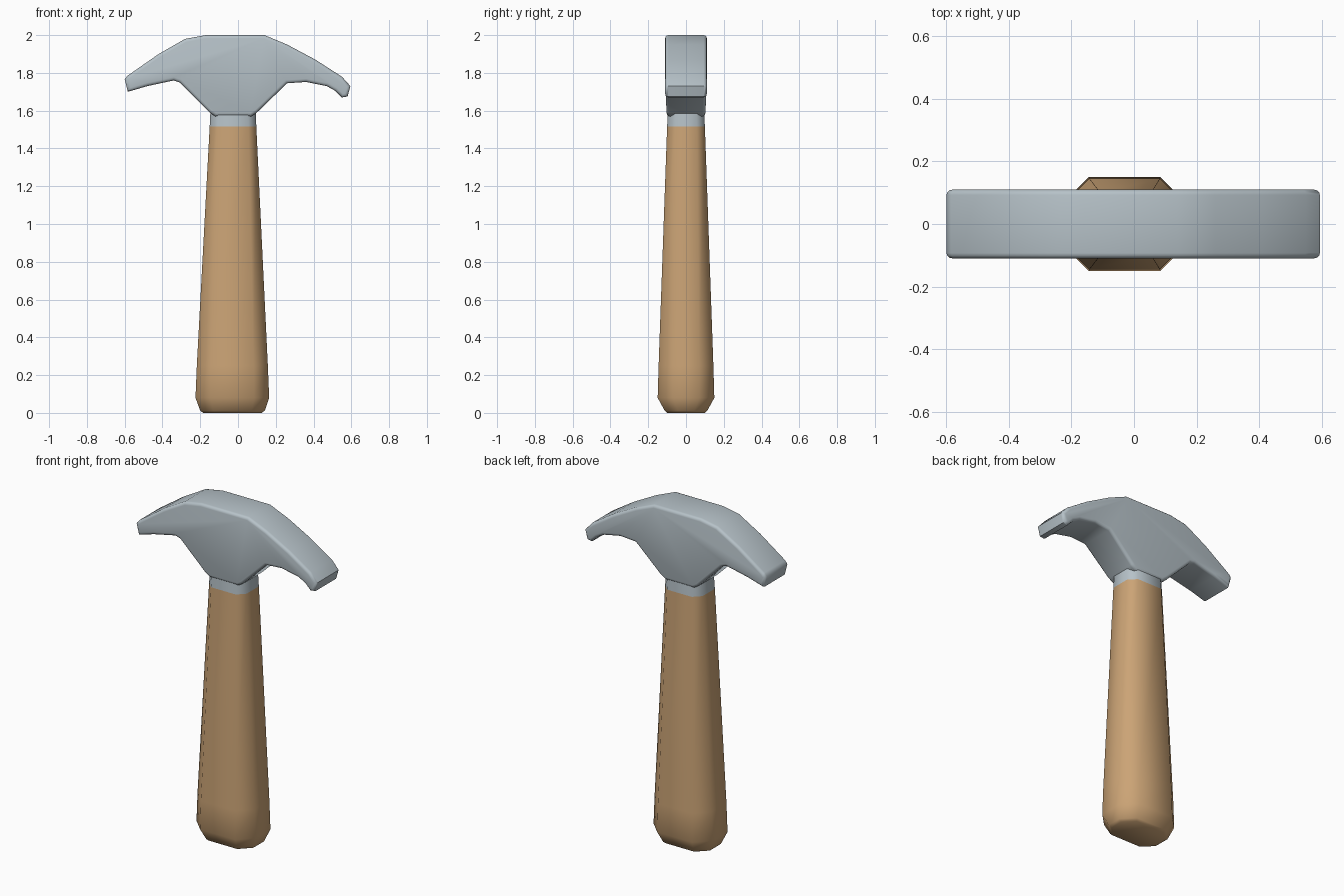
import bpy
import bmesh
import math

cube = bpy.data.objects.get("Cube")
if cube:
    bpy.data.objects.remove(cube, do_unlink=True)


def material(name, color):
    mat = bpy.data.materials.new(name)
    mat.use_nodes = True
    mat.diffuse_color = color
    bsdf = mat.node_tree.nodes["Principled BSDF"]
    bsdf.inputs["Base Color"].default_value = color
    bsdf.inputs["Roughness"].default_value = 0.6
    return mat


def finish(name, bm, mat, angle):
    bmesh.ops.recalc_face_normals(bm, faces=bm.faces)
    mesh = bpy.data.meshes.new(name)
    bm.to_mesh(mesh)
    bm.free()
    mesh.materials.append(mat)
    obj = bpy.data.objects.new(name, mesh)
    bpy.context.collection.objects.link(obj)
    bpy.ops.object.select_all(action="DESELECT")
    obj.select_set(True)
    bpy.context.view_layer.objects.active = obj
    bpy.ops.object.shade_smooth_by_angle(angle=math.radians(angle))
    return obj


def loft(name, rings, mat, angle):
    """Stack chamfered rectangles given as (z, x min, x max, half depth, chamfer)."""
    bm = bmesh.new()
    loops = []
    for z, x0, x1, d, c in rings:
        outline = [(x0 + c, -d), (x1 - c, -d), (x1, c - d), (x1, d - c),
                   (x1 - c, d), (x0 + c, d), (x0, d - c), (x0, c - d)]
        loops.append([bm.verts.new((x, y, z)) for x, y in outline])
    for low, high in zip(loops, loops[1:]):
        for i in range(8):
            j = (i + 1) % 8
            bm.faces.new((low[i], low[j], high[j], high[i]))
    bm.faces.new(loops[0][::-1])
    bm.faces.new(loops[-1])
    return finish(name, bm, mat, angle)


wood = material("light wood", (0.60, 0.37, 0.18, 1))
steel = material("grey steel", (0.47, 0.54, 0.58, 1))

# Tapered eight-sided handle with a rounded butt
loft("handle", [
    (0.0, -0.185, 0.125, 0.10, 0.06),
    (0.012, -0.20, 0.142, 0.113, 0.07),
    (0.08, -0.225, 0.165, 0.15, 0.08),
    (0.25, -0.218, 0.158, 0.145, 0.075),
    (1.515, -0.15, 0.097, 0.10, 0.042),
], wood, 60)

# Steel collar between handle and head
loft("collar", [
    (1.515, -0.15, 0.097, 0.10, 0.042),
    (1.60, -0.146, 0.094, 0.096, 0.042),
], steel, 60)

# Head: side outline extruded through the depth, then softened
outline = [
    (-0.60, 1.765), (-0.583, 1.70), (-0.48, 1.73), (-0.34, 1.76), (-0.31, 1.75),
    (-0.15, 1.59), (-0.12, 1.57), (0.07, 1.57), (0.10, 1.59), (0.26, 1.745),
    (0.36, 1.752), (0.47, 1.73), (0.515, 1.705), (0.55, 1.67), (0.58, 1.675),
    (0.595, 1.73), (0.55, 1.78), (0.41, 1.87), (0.26, 1.95), (0.14, 2.0),
    (-0.17, 2.0), (-0.28, 1.98), (-0.42, 1.90), (-0.585, 1.785),
]
bm = bmesh.new()
half = 0.11
front = bm.faces.new([bm.verts.new((x, -half, z)) for x, z in outline])
sweep = bmesh.ops.extrude_face_region(bm, geom=[front])
for v in sweep["geom"]:
    if isinstance(v, bmesh.types.BMVert):
        v.co.y = half
rims = [e for e in bm.edges if abs(e.verts[0].co.y - e.verts[1].co.y) < 0.001]
bmesh.ops.bevel(bm, geom=rims, offset=0.017, segments=3, profile=0.5, affect="EDGES")
# Narrow the neck towards the collar
for v in bm.verts:
    if v.co.z < 1.7:
        if abs(v.co.x) < 0.3:
            v.co.y *= 1 - 0.6 * (1.7 - v.co.z)
finish("hammer_head", bm, steel, 50)
